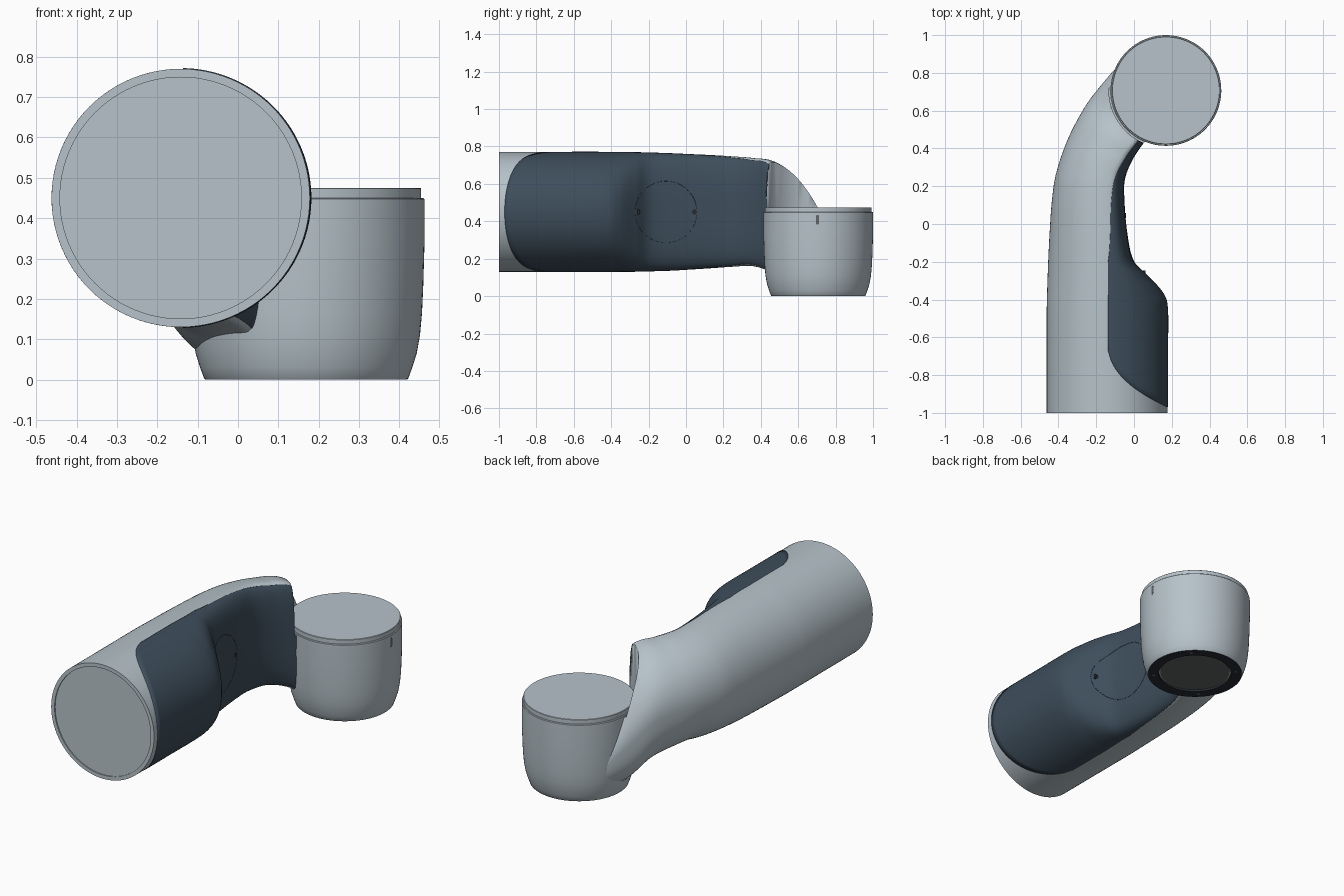
import bpy, bmesh, math
from mathutils import Vector
from mathutils.bvhtree import BVHTree

if "Cube" in bpy.data.objects:
    bpy.data.objects.remove(bpy.data.objects["Cube"])


def material(name, rgb):
    m = bpy.data.materials.new(name)
    m.diffuse_color = (*rgb, 1)
    m.use_nodes = True
    m.node_tree.nodes["Principled BSDF"].inputs["Base Color"].default_value = m.diffuse_color
    return m


GREY = material("blue_grey", (0.47, 0.545, 0.59))
NAVY = material("navy", (0.048, 0.076, 0.106))
BLACK = material("black", (0.02, 0.025, 0.032))
DARK_GREY = material("dark_grey", (0.12, 0.13, 0.13))


def finish(name, bm, mat=GREY, recalc=True):
    if recalc:
        bmesh.ops.recalc_face_normals(bm, faces=bm.faces)
    me = bpy.data.meshes.new(name)
    bm.to_mesh(me)
    bm.free()
    me.materials.append(mat)
    ob = bpy.data.objects.new(name, me)
    bpy.context.collection.objects.link(ob)
    bpy.ops.object.select_all(action='DESELECT')
    bpy.context.view_layer.objects.active = ob
    ob.select_set(True)
    bpy.ops.object.shade_smooth_by_angle(angle=math.radians(32))
    return ob


def skin(bm, rows, closed):
    grid = [[bm.verts.new(p) for p in row] for row in rows]
    n = len(rows[0])
    for a, b in zip(grid, grid[1:]):
        for i in range(n if closed else n - 1):
            k = (i + 1) % n
            bm.faces.new((a[i], b[i], b[k], a[k]))
    return grid


def lathe(name, profile, center, mat=GREY, loop=False, n=96):
    """Revolve (radius, z) points about a vertical axis."""
    bm = bmesh.new()
    rows = [[(center[0] + r * math.cos(2 * math.pi * i / n),
              center[1] + r * math.sin(2 * math.pi * i / n), z) for i in range(n)]
            for r, z in profile]
    grid = skin(bm, rows + ([rows[0]] if loop else []), True)
    if loop:
        bmesh.ops.remove_doubles(bm, verts=bm.verts, dist=1e-6)
    else:
        bm.faces.new(grid[0])
        bm.faces.new(grid[-1])
    return finish(name, bm, mat)


# Arm stations: outer xy, split-line xy, inner xy, top z, bottom z
STATIONS = [
    (-.462, -1, -.142, -1, .178, -1, .77, .13),
    (-.462, -.7, -.142, -.7, .178, -.7, .77, .13),
    (-.462, -.45, -.142, -.45, .178, -.45, .77, .13),
    (-.46, -.36, -.142, -.36, .15, -.36, .769, .131),
    (-.457, -.27, -.142, -.27, .068, -.27, .768, .132),
    (-.454, -.19, -.145, -.19, -.005, -.19, .766, .134),
    (-.447, -.05, -.15, -.05, -.037, -.05, .762, .138),
    (-.435, .12, -.152, .12, -.052, .12, .755, .148),
    (-.412, .27, -.135, .25, -.05, .235, .747, .157),
    (-.35, .45, -.08, .36, -.012, .335, .738, .16),
    (-.26, .62, 0, .46, .05, .43, .715, .125),
    (-.17, .74, .08, .59, .14, .54, .58, .03),
    (-.07, .855, .14, .71, .2, .65, .32, .02),
]
LAST = len(STATIONS) - 1


def station(t):
    i = min(int(t), LAST - 1)
    f = t - i
    p0, p1, p2, p3 = (STATIONS[max(0, min(LAST, i + k))] for k in (-1, 0, 1, 2))
    return [b + .5 * f * (c - a + f * (2 * a - 5 * b + 4 * c - d + f * (3 * (b - c) + d - a)))
            for a, b, c, d in zip(p0, p1, p2, p3)]


def clamp01(x):
    return max(0.0, min(1.0, x))


def surface(t, ang, grow=0.0):
    """Point on the arm: round outer half, flatter inner half, fuller low corner at the cup."""
    ox, oy, cx, cy, ix, iy, top, bot = station(t)
    c, s = math.cos(ang), math.sin(ang)
    C = Vector((cx, cy))
    side = (Vector((ix, iy)) if c > 0 else Vector((ox, oy))) - C
    depth = side.length
    if c > 0:
        n = 2 + clamp01((.31 - depth) / .2)
    else:
        n = 2 + (1.0 * clamp01((t - 8.5) / 2) if s < 0 else 0)
    u, v = abs(c) ** (2 / n), math.copysign(abs(s) ** (2 / n), s)
    p = C + side.normalized() * (depth + grow) * u
    return Vector((p.x, p.y, (top + bot) / 2 + ((top - bot) / 2 + grow) * v))


# Grey arm shell with a recessed end plate
N, ROWS = 96, 110
angles = [2 * math.pi * i / N for i in range(N)]
rows = [[surface(LAST * j / ROWS, a) for a in angles] for j in range(ROWS + 1)]
mid = Vector((-.142, -1, .45))
rim = [mid + (p - mid) * .935 for p in rows[0]]
plate = [p + Vector((0, .006, 0)) for p in rim]
bm = bmesh.new()
grid = skin(bm, [plate, rim] + rows, True)
bm.faces.new(grid[0])
bm.faces.new(grid[-1])
arm = finish("arm_shell", bm)

# Dark inner cover with a rounded front end, narrowing towards the cup
M = 72


def cover_start(a):
    y = -.60 - .37 * math.cos(a) ** .4
    lo, hi = 0.0, 2.0
    for _ in range(30):
        m = (lo + hi) / 2
        lo, hi = (m, hi) if station(m)[1] < y else (lo, m)
    return lo


spread = [2 * i / M - 1 for i in range(M + 1)]
starts = [cover_start(math.radians(89 * k)) for k in spread]
cover_rows = []
for j in range(ROWS + 1):
    row = []
    for t0, k in zip(starts, spread):
        t = t0 + (LAST - t0) * j / ROWS
        limit = 89 - 19 * clamp01((t - 5) / 4)
        row.append(surface(t, math.radians(limit * k), .0018))
    cover_rows.append(row)
bm = bmesh.new()
skin(bm, cover_rows, False)
tree = BVHTree.FromBMesh(bm)
cover = finish("inner_cover", bm, NAVY, recalc=False)
sol = cover.modifiers.new("thickness", 'SOLIDIFY')
sol.thickness, sol.offset = .012, -1

# Clearance above the joint cup
JOINT = (.169, .707)
cutter = lathe("joint_clearance", [(.302, .44), (.302, 1.2)], JOINT)
cutter.hide_render = True
cutter.hide_set(True)
for ob in (arm, cover):
    b = ob.modifiers.new("clearance", 'BOOLEAN')
    b.operation, b.object, b.solver = 'DIFFERENCE', cutter, 'EXACT'

# Joint cup, lid, underside ring and plate
lathe("joint_cup", [(.18, .012), (.25, .012), (.25, 0), (.253, .003), (.263, .03), (.274, .065),
                    (.282, .11), (.287, .165), (.29, .23), (.293, .33), (.293, .447),
                    (.29, .45), (.2, .45)], JOINT)
lathe("joint_lid", [(.285, .445), (.285, .473), (.283, .475)], JOINT)
lathe("underside_ring", [(.192, .014), (.192, .001), (.249, .001), (.249, .014)],
      JOINT, BLACK, loop=True)
lathe("underside_plate", [(.184, .014), (.184, .008)], JOINT, DARK_GREY)
for k in range(4):
    a = math.pi / 4 + k * math.pi / 2
    lathe("underside_screw", [(.009, .004), (.009, 0)],
          (JOINT[0] + .22 * math.cos(a), JOINT[1] + .22 * math.sin(a)), DARK_GREY, n=16)


def disc_x(name, pts, x, depth, mat):
    """Thin slab facing +x from a yz outline."""
    bm = bmesh.new()
    g = skin(bm, [[(x + d, y, z) for y, z in pts] for d in (-depth, .001)], True)
    bm.faces.new(g[0])
    bm.faces.new(g[1])
    return finish(name, bm, mat)


# Slot mark on the cup
slot = []
for i in range(24):
    a = math.pi * (i if i < 12 else i - 1) / 11
    slot.append((.703 + .008 * math.cos(a),
                 .408 + .008 * math.sin(a) + (.018 if i < 12 else -.018)))
disc_x("cup_slot", slot, JOINT[0] + .2925, .01, DARK_GREY)


# Round access panel seam and its two latch holes on the cover
def cover_x(y, z):
    return tree.ray_cast(Vector((2, y, z)), Vector((-1, 0, 0)))[0].x


cu = bpy.data.curves.new("panel_seam", 'CURVE')
cu.dimensions, cu.bevel_depth, cu.bevel_resolution = '3D', .0012, 1
sp = cu.splines.new('POLY')
sp.points.add(79)
for i, p in enumerate(sp.points):
    a = 2 * math.pi * i / 80
    y, z = -.107 + .165 * math.cos(a), .45 + .165 * math.sin(a)
    p.co = (cover_x(y, z), y, z, 1)
sp.use_cyclic_u = True
cu.materials.append(NAVY)
bpy.context.collection.objects.link(bpy.data.objects.new("panel_seam", cu))
for y in (-.258, .045):
    pts = [(y + .013 * math.cos(a), .45 + .015 * math.sin(a))
           for a in (2 * math.pi * k / 20 for k in range(20))]
    disc_x("panel_latch", pts, cover_x(y, .45) + .001, .02, BLACK)
